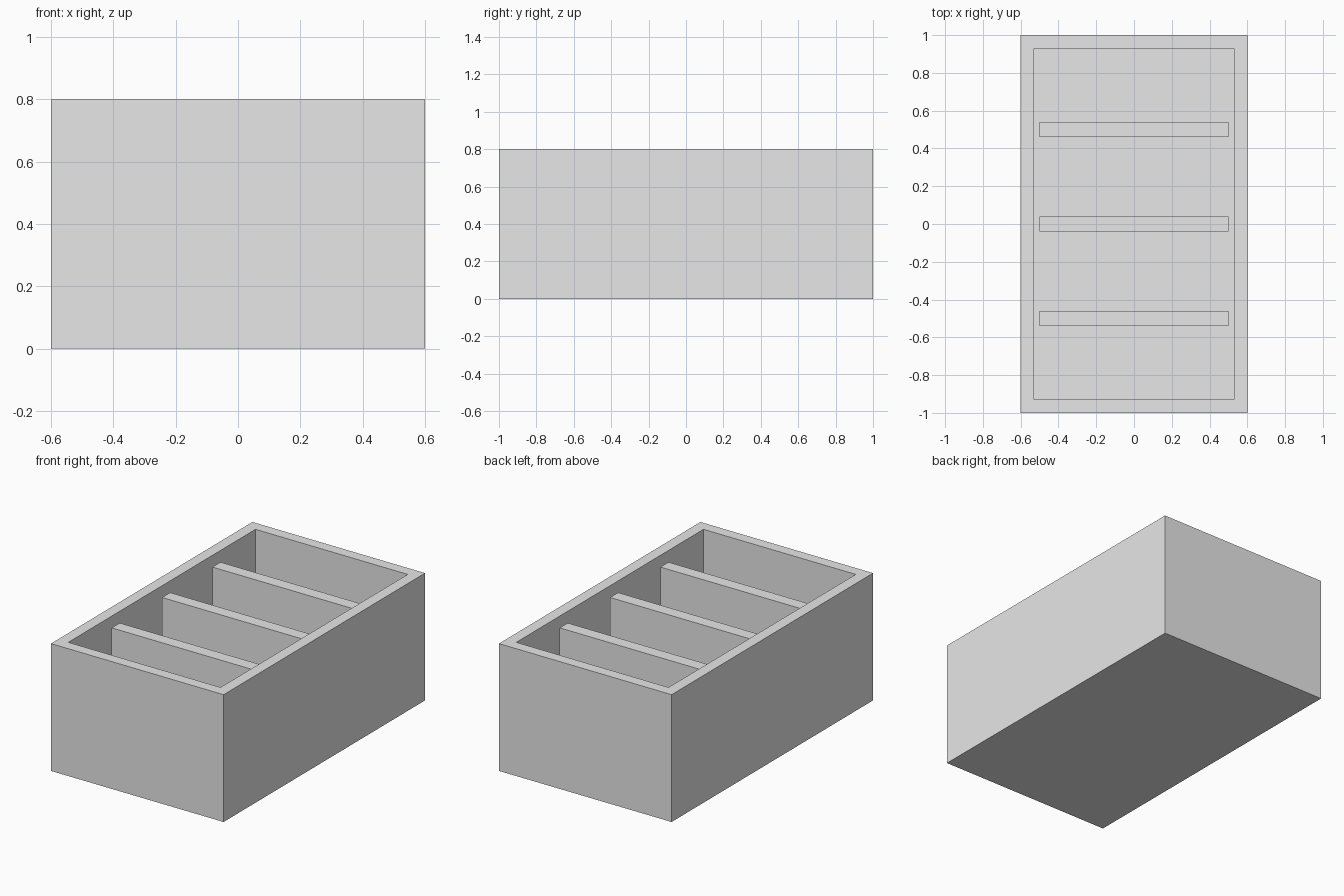
import bpy
import bmesh

if "Cube" in bpy.data.objects:
    bpy.data.objects.remove(bpy.data.objects["Cube"], do_unlink=True)

WIDTH, LENGTH, HEIGHT = 1.2, 2.0, 0.8
WALL = 0.1
DIVIDER_TOP, DIVIDER_THICK = 0.75, 0.08

grey = bpy.data.materials.new("light_grey")
grey.use_nodes = True
grey.diffuse_color = (0.8, 0.8, 0.8, 1)
grey.node_tree.nodes["Principled BSDF"].inputs["Base Color"].default_value = (0.8, 0.8, 0.8, 1)


def block(bm, size, base):
    """Add a box with the given size, standing on the point base."""
    verts = bmesh.ops.create_cube(bm, size=1)["verts"]
    for v in verts:
        v.co.x = v.co.x * size[0] + base[0]
        v.co.y = v.co.y * size[1] + base[1]
        v.co.z = (v.co.z + 0.5) * size[2] + base[2]


def finish(bm, name):
    mesh = bpy.data.meshes.new(name)
    bm.to_mesh(mesh)
    bm.free()
    mesh.materials.append(grey)
    obj = bpy.data.objects.new(name, mesh)
    bpy.context.collection.objects.link(obj)


# Open tray: inset the top face and push it down to the floor
bm = bmesh.new()
block(bm, (WIDTH, LENGTH, HEIGHT), (0, 0, 0))
top = max(bm.faces, key=lambda f: f.calc_center_median().z)
bmesh.ops.inset_region(bm, faces=[top], thickness=WALL)
rim = list(top.edges)
well = bmesh.ops.extrude_face_region(bm, geom=[top])
floor_verts = [g for g in well["geom"] if isinstance(g, bmesh.types.BMVert)]
bmesh.ops.translate(bm, verts=floor_verts, vec=(0, 0, WALL - HEIGHT))
if top.is_valid:
    bmesh.ops.delete(bm, geom=[top], context="FACES_ONLY")
bmesh.ops.recalc_face_normals(bm, faces=bm.faces)
finish(bm, "tray")

# Three cross dividers, slightly lower than the rim
for name, y in (("front_divider", -0.5), ("middle_divider", 0), ("back_divider", 0.5)):
    bm = bmesh.new()
    block(bm, (WIDTH - 2 * WALL, DIVIDER_THICK, DIVIDER_TOP - WALL), (0, y, WALL))
    finish(bm, name)
